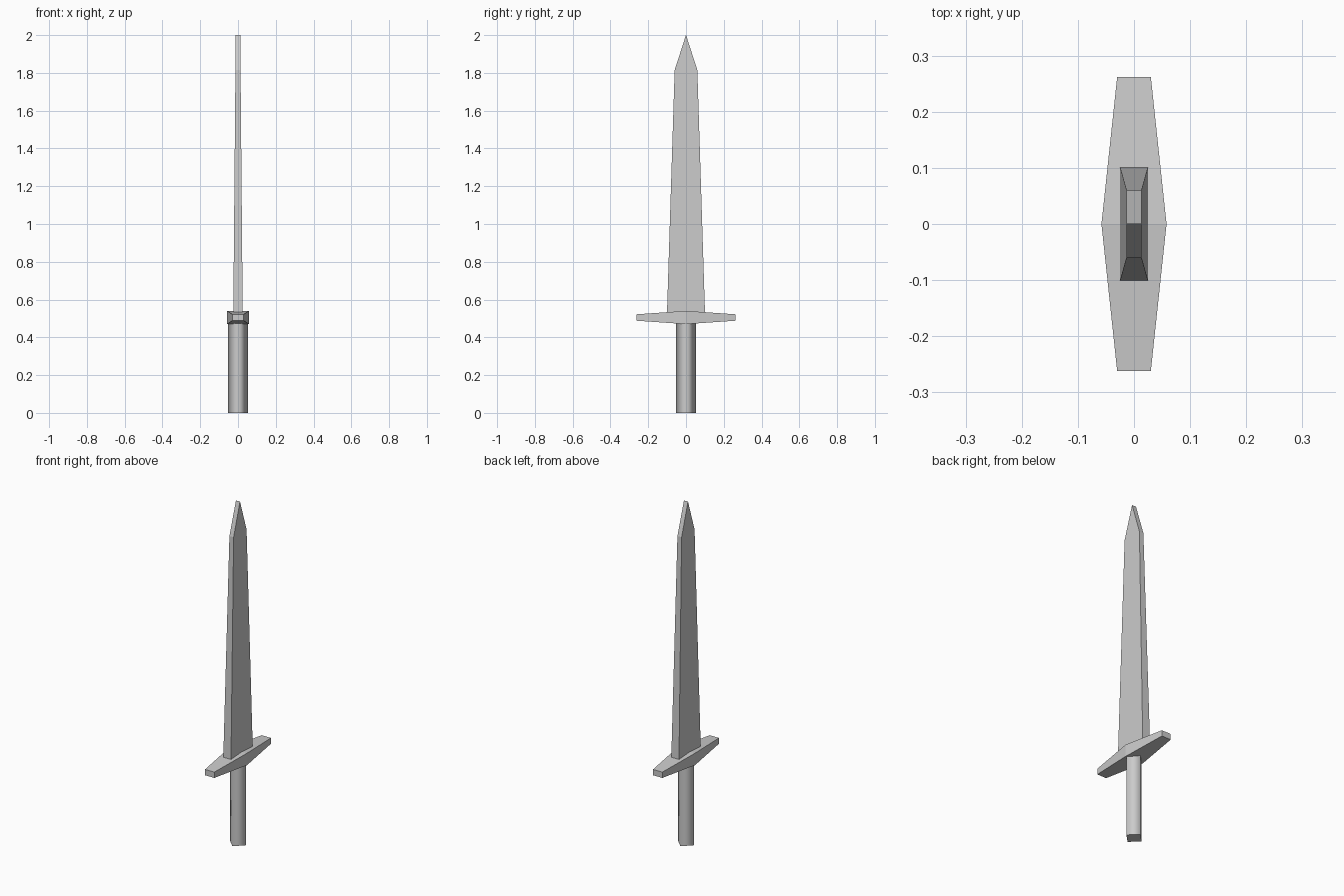
import bpy
import bmesh

if "Cube" in bpy.data.objects:
    bpy.data.objects.remove(bpy.data.objects["Cube"])

steel = bpy.data.materials.new("light grey")
steel.diffuse_color = (0.6, 0.6, 0.6, 1)
steel.use_nodes = True
steel.node_tree.nodes["Principled BSDF"].inputs["Base Color"].default_value = steel.diffuse_color


def loft(name, rings, smooth_sides=False):
    """Skin a row of four-cornered sections and cap both ends."""
    bm = bmesh.new()
    loops = [[bm.verts.new(p) for p in ring] for ring in rings]
    for a, b in zip(loops, loops[1:]):
        for i in range(4):
            j = (i + 1) % 4
            face = bm.faces.new((a[i], a[j], b[j], b[i]))
            face.smooth = smooth_sides
    bm.faces.new(loops[0][::-1])
    bm.faces.new(loops[-1])
    # merge the collapsed corners of the tip
    bmesh.ops.remove_doubles(bm, verts=bm.verts, dist=1e-5)
    bmesh.ops.recalc_face_normals(bm, faces=bm.faces)
    mesh = bpy.data.meshes.new(name)
    bm.to_mesh(mesh)
    bm.free()
    mesh.materials.append(steel)
    obj = bpy.data.objects.new(name, mesh)
    bpy.context.collection.objects.link(obj)
    return obj


def rect_z(x, y, z):
    return [(-x, -y, z), (x, -y, z), (x, y, z), (-x, y, z)]


def rect_y(x, y, z0, z1):
    return [(-x, y, z0), (x, y, z0), (x, y, z1), (-x, y, z1)]


def diamond(r, z):
    return [(r, 0, z), (0, r, z), (-r, 0, z), (0, -r, z)]


# Grip: four-sided bar with its corners on the axes
loft("grip", [diamond(0.052, 0), diamond(0.052, 0.48)], smooth_sides=True)

# Crossguard: thick in the middle, tapering to both ends
loft("crossguard", [
    rect_y(0.03, -0.262, 0.488, 0.522),
    rect_y(0.058, 0, 0.47, 0.54),
    rect_y(0.03, 0.262, 0.488, 0.522),
])

# Blade: slow taper, then a wedge-shaped tip
y_tip = 0.0
x_tip = 0.013
blade = loft("blade", [
    rect_z(0.025, 0.101, 0.515),
    rect_z(0.0135, 0.06, 1.815),
    rect_z(x_tip, 0.0005, 2.0),
])
